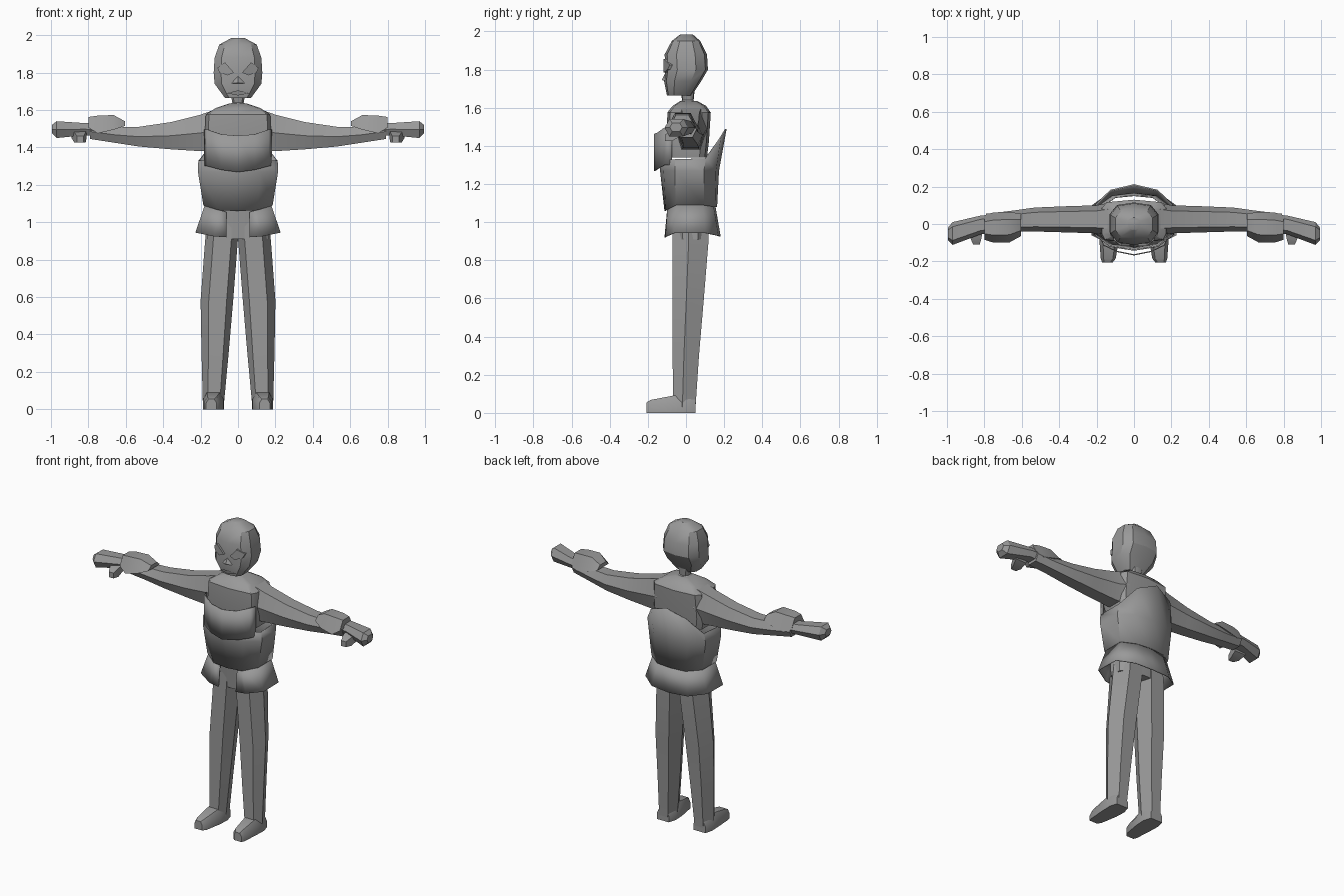
import bpy, math
from mathutils import Vector

if "Cube" in bpy.data.objects:
    bpy.data.objects.remove(bpy.data.objects["Cube"])

grey = bpy.data.materials.new("mid_grey")
grey.diffuse_color = (0.32, 0.32, 0.32, 1)
grey.use_nodes = True
grey.node_tree.nodes["Principled BSDF"].inputs["Base Color"].default_value = grey.diffuse_color


def make(name, verts, faces, mirror=False, angle=32, thick=0):
    me = bpy.data.meshes.new(name)
    me.from_pydata([Vector(v) for v in verts], [], faces)
    ob = bpy.data.objects.new(name, me)
    bpy.context.collection.objects.link(ob)
    me.materials.append(grey)
    bpy.ops.object.select_all(action='DESELECT')
    ob.select_set(True)
    bpy.context.view_layer.objects.active = ob
    bpy.ops.object.mode_set(mode='EDIT')
    bpy.ops.mesh.select_all(action='SELECT')
    bpy.ops.mesh.normals_make_consistent(inside=False)
    bpy.ops.object.mode_set(mode='OBJECT')
    bpy.ops.object.shade_smooth_by_angle(angle=math.radians(angle))
    if thick:
        ob.modifiers.new("thickness", 'SOLIDIFY').thickness = thick
    if mirror:
        ob.modifiers.new("mirror", 'MIRROR')
    return ob


def loft(name, rings, closed=True, caps=True, **kw):
    """Skin a list of equal-length rings."""
    n = len(rings[0])
    faces = []
    for r in range(len(rings) - 1):
        for i in range(n if closed else n - 1):
            j = (i + 1) % n
            faces.append((r * n + i, r * n + j, (r + 1) * n + j, (r + 1) * n + i))
    if caps:
        faces += [tuple(range(n)), tuple(range((len(rings) - 1) * n, len(rings) * n))]
    return make(name, [p for ring in rings for p in ring], faces, **kw)


def full(half):
    """Mirror a half outline that runs from front centre to back centre."""
    return half + [(-x, y, z) for x, y, z in half[-2:0:-1]]


def body_ring(z, w, yf, yb, fx=0.7, bx=0.7, cham=0.28):
    d = yb - yf
    return full([(0, yf, z), (w * fx, yf + d * 0.06, z), (w, yf + d * cham, z),
                 (w, yb - d * cham, z), (w * bx, yb - d * 0.06, z), (0, yb, z)])


# Head and neck
loft("head", [body_ring(*r) for r in (
    (1.665, .070, -.100, .030), (1.74, .125, -.115, .080), (1.80, .130, -.108, .115),
    (1.88, .125, -.112, .110), (1.95, .100, -.075, .075), (1.985, .035, -.030, .035))])
loft("neck", [body_ring(*r) for r in (
    (1.60, .075, -.050, .080), (1.64, .030, -.020, .040), (1.69, .040, -.030, .045))])

# Eyes: thin plates following the face
eye = [(.022, 1.80), (.055, 1.785), (.10, 1.80), (.11, 1.825), (.07, 1.855)]
eye_ring = lambda o: [(x, -.109 + max(0, x - .085) * 1.3 + o, z) for x, z in eye]
loft("eye", [eye_ring(-.008), eye_ring(.006)], mirror=True)

# Nose and mouth
make("nose", [(0, -.108, 1.785), (-.04, -.108, 1.742), (.04, -.108, 1.742), (0, -.128, 1.745)],
     [(0, 1, 3), (0, 3, 2), (1, 2, 3), (0, 2, 1)])
make("mouth", [(-.06, -.105, 1.69), (0, -.12, 1.705), (.06, -.105, 1.69), (0, -.113, 1.678)],
     [(0, 1, 2, 3)])

# Upper torso
loft("upper_torso", [body_ring(*r, fx=.9, bx=.85, cham=.2) for r in (
    (1.34, .165, -.085, .110), (1.42, .180, -.100, .120), (1.575, .172, -.098, .130),
    (1.61, .120, -.070, .105), (1.635, .045, -.030, .060))])


# Arms: six-sided sleeves swept outward
def arm_ring(x, y0, y1, z0, z1):
    ym, zm, dy = (y0 + y1) / 2, (z0 + z1) / 2, (y1 - y0) * .3
    return [(x, y0, zm), (x, ym - dy, z0), (x, ym + dy, z0),
            (x, y1, zm), (x, ym + dy, z1), (x, ym - dy, z1)]


loft("arm", [arm_ring(*r) for r in (
    (.13, -.06, .115, 1.38, 1.60), (.20, -.05, .10, 1.38, 1.575),
    (.36, -.045, .095, 1.39, 1.535), (.53, -.04, .088, 1.405, 1.51),
    (.66, -.04, .070, 1.425, 1.51), (.79, -.05, .055, 1.445, 1.525))], mirror=True)
loft("hand", [arm_ring(*r) for r in (
    (.76, -.048, .05, 1.46, 1.53), (.82, -.055, .045, 1.465, 1.53),
    (.97, -.112, .010, 1.45, 1.54), (.995, -.085, -.02, 1.475, 1.52))], mirror=True)
loft("thumb", [[(x0, y, z0), (x1, y, z0), (x1, y, z1), (x0, y, z1)] for x0, x1, y, z0, z1 in (
    (.81, .89, -.03, 1.45, 1.49), (.815, .875, -.075, 1.425, 1.48),
    (.825, .86, -.11, 1.425, 1.46))], mirror=True)


# Cuff: raised flap wrapping the wrist from above
def cuff_ring(x, y0, y1, z0, z1):
    d = (y1 - y0) * .25
    return [(x, y0, z0), (x, y0 + d, z1), (x, y1 - d, z1), (x, y1, z0)]


loft("cuff", [cuff_ring(*r) for r in (
    (.605, -.065, .055, 1.515, 1.54), (.665, -.098, .065, 1.495, 1.573),
    (.75, -.10, .062, 1.475, 1.57), (.798, -.085, .045, 1.505, 1.563))], mirror=True)

# Jacket body: open shell whose back rises to a peaked rim
jacket_rim = full([(0, -.135, 1.33), (.125, -.115, 1.33), (.205, -.055, 1.33),
                   (.20, .10, 1.335), (.125, .175, 1.44), (0, .205, 1.49)])
jacket_mid = full([(0, -.128, 1.27), (.12, -.11, 1.27), (.207, -.055, 1.27),
                   (.20, .09, 1.27), (.12, .15, 1.27), (0, .165, 1.27)])
jacket_waist = full([(0, -.105, 1.06), (.10, -.098, 1.065), (.178, -.05, 1.09),
                     (.178, .09, 1.09), (.10, .145, 1.08), (0, .155, 1.08)])
loft("jacket", [jacket_rim, jacket_mid, jacket_waist], caps=False, thick=.008)

# Chest plate: curved panel standing off the front
loft("chest_plate", [
    [(-.182, -.075, z0), (-.165, -.115, z0), (-.09, -.15, z1), (0, -.168, z2),
     (.09, -.15, z1), (.165, -.115, z0), (.182, -.075, z0)]
    for z0, z1, z2 in ((1.495, 1.47, 1.463), (1.30, 1.28, 1.268))],
    closed=False, caps=False, thick=.006)

# Skirt of the jacket, slit at the front
skirt = [[(.062, -.10, 1.055), (.10, -.098, 1.065), (.178, -.05, 1.09),
          (.178, .09, 1.09), (.10, .145, 1.08), (0, .155, 1.08)],
         [(.062, -.113, .92), (.13, -.108, .925), (.228, -.06, .945),
          (.225, .10, .945), (.13, .17, .93), (0, .182, .925)]]
loft("skirt", [s + [(-x, y, z) for x, y, z in s[-2::-1]] for s in skirt],
     closed=False, caps=False, thick=.006)

# Hips inside the skirt
loft("hips", [body_ring(*r) for r in (
    (.91, .165, -.068, .115), (1.10, .165, -.085, .125))])


# Legs: six-sided trousers
def leg_ring(z, xi, xo, yf, yb):
    w, ym = xo - xi, (yf + yb) / 2
    return [(xi, ym - .01, z), (xi + w * .2, yf, z), (xo - w * .25, yf, z),
            (xo, ym - .01, z), (xo - w * .25, yb, z), (xi + w * .2, yb, z)]


loft("leg", [leg_ring(*r) for r in (
    (.03, .075, .188, -.068, .05), (.30, .050, .195, -.070, .068),
    (.58, .026, .200, -.070, .092), (.90, .001, .176, -.070, .118),
    (1.0, .001, .165, -.070, .118))], mirror=True)

# Shoes
loft("shoe", [[(x0, y, 0), (x1, y, 0), (x1, y, z * .6), (x1 - i, y, z), (x0 + i, y, z),
               (x0, y, z * .6)] for y, x0, x1, z, i in (
    (.05, .09, .175, .07, .015), (0, .075, .188, .09, .015), (-.07, .078, .186, .09, .02),
    (-.185, .098, .178, .068, .015), (-.207, .115, .17, .055, .012))], mirror=True)
